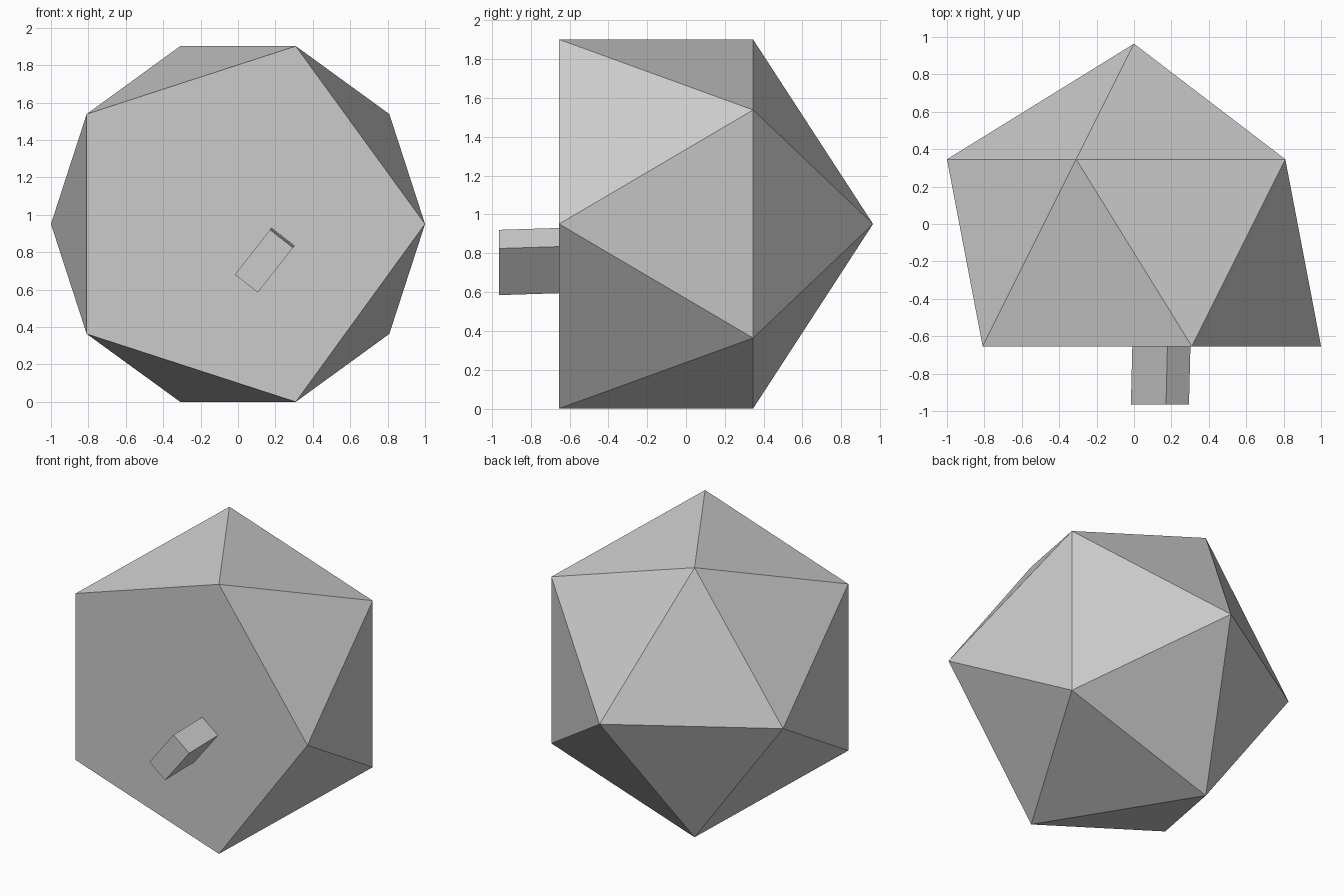
import bpy, bmesh
from math import cos, sin, radians
from mathutils import Matrix

if "Cube" in bpy.data.objects:
    bpy.data.objects.remove(bpy.data.objects["Cube"])

FRONT, RING, APEX = -0.654, 0.346, 0.964   # depth stations along y
CZ = cos(radians(18))                      # height of the centre axis


def finish(bm, name):
    bmesh.ops.recalc_face_normals(bm, faces=bm.faces[:])
    mesh = bpy.data.meshes.new(name)
    bm.to_mesh(mesh)
    bm.free()
    obj = bpy.data.objects.new(name, mesh)
    bpy.context.collection.objects.link(obj)
    return obj


def pentagon(bm, y, start):
    return [bm.verts.new((cos(radians(start + 72 * i)), y,
                          CZ + sin(radians(start + 72 * i)))) for i in range(5)]


# Body: icosahedron with its front cap sliced off
bm = bmesh.new()
front = pentagon(bm, FRONT, 0)
ring = pentagon(bm, RING, 36)
apex = bm.verts.new((0, APEX, CZ))
bm.faces.new(front)
for i in range(5):
    j = (i + 1) % 5
    bm.faces.new((front[i], front[j], ring[i]))
    bm.faces.new((front[j], ring[j], ring[i]))
    bm.faces.new((ring[i], ring[j], apex))
finish(bm, "faceted_body")

# Peg: turned rectangular block, leaning very slightly toward its lower end
bm = bmesh.new()
bmesh.ops.create_cube(bm, size=1)
depth = 0.31
lean = Matrix.Identity(4)
lean[0][1] = 0.04
bm.transform(Matrix.Translation((0.1425, FRONT - depth / 2, 0.7575))
             @ Matrix.Rotation(radians(-52), 4, 'Y')
             @ lean
             @ Matrix.Diagonal((0.305, depth, 0.156, 1)))
finish(bm, "front_peg")
